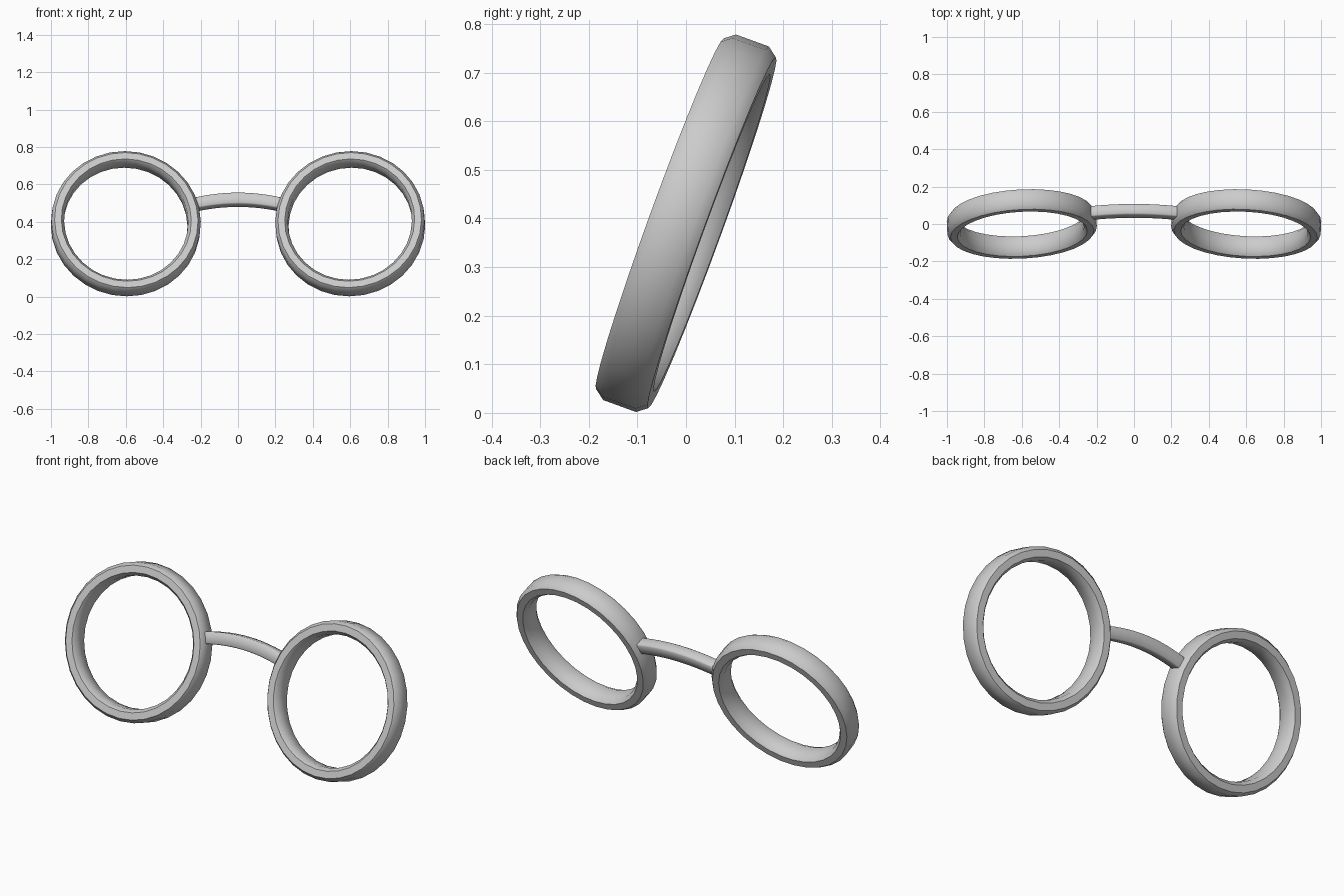
import bpy, bmesh
from math import radians, sin, cos, tau
from mathutils import Matrix, Vector

cube = bpy.data.objects.get("Cube")
if cube:
    bpy.data.objects.remove(cube, do_unlink=True)

TILT = radians(-20)
YAW = radians(3)

metal = bpy.data.materials.new("grey_metal")
metal.use_nodes = True
grey = (0.6, 0.6, 0.6, 1)
metal.diffuse_color = grey
metal.node_tree.nodes["Principled BSDF"].inputs["Base Color"].default_value = grey


def sweep(name, loops, closed, angle):
    """Skin a series of equal cross-sections into one smooth object."""
    bm = bmesh.new()
    rows = [[bm.verts.new(p) for p in loop] for loop in loops]
    n = len(rows[0])
    pairs = list(zip(rows, rows[1:]))
    if closed:
        pairs.append((rows[-1], rows[0]))
    else:
        bm.faces.new(rows[0])
        bm.faces.new(rows[-1])
    for a, b in pairs:
        for i in range(n):
            j = (i + 1) % n
            bm.faces.new((a[i], a[j], b[j], b[i]))
    bmesh.ops.recalc_face_normals(bm, faces=bm.faces)
    mesh = bpy.data.meshes.new(name)
    bm.to_mesh(mesh)
    bm.free()
    mesh.materials.append(metal)
    obj = bpy.data.objects.new(name, mesh)
    bpy.context.collection.objects.link(obj)
    bpy.ops.object.select_all(action="DESELECT")
    obj.select_set(True)
    bpy.context.view_layer.objects.active = obj
    bpy.ops.object.shade_smooth_by_angle(angle=radians(angle))
    return obj


def chamfered(w, h, cw, ch):
    """Rectangle with cut corners, half sizes w and h."""
    return [(w, h - ch), (w - cw, h), (cw - w, h), (-w, h - ch),
            (-w, ch - h), (cw - w, -h), (w - cw, -h), (w, ch - h)]


# Round lens rims, leaning back and turned slightly toward the middle
MID_R = 0.366
section = chamfered(0.034, 0.057, 0.016, 0.021)
for side, label in ((1, "left"), (-1, "right")):
    spokes = []
    for k in range(32):
        a = tau * k / 32
        spokes.append([Vector(((MID_R + r) * cos(a), y, (MID_R + r) * sin(a)))
                       for r, y in section])
    rim = sweep(label + "_rim", spokes, True, 50)
    turn = Matrix.Rotation(-side * YAW, 4, "Z") @ Matrix.Rotation(TILT, 4, "X")
    rim.matrix_world = Matrix.Translation((side * 0.6, 0, 0.39)) @ turn

# Arched nose bridge
lean = Matrix.Rotation(TILT, 3, "X")
bar = chamfered(0.03, 0.032, 0.006, 0.006)
arch = []
for k in range(13):
    t = k / 6 - 1
    drop = t * t
    centre = Vector((0.235 * t, 0.07 - 0.012 * drop, 0.518 - 0.027 * drop))
    arch.append([centre + lean @ Vector((0, y, z)) for y, z in bar])
sweep("nose_bridge", arch, False, 50)
